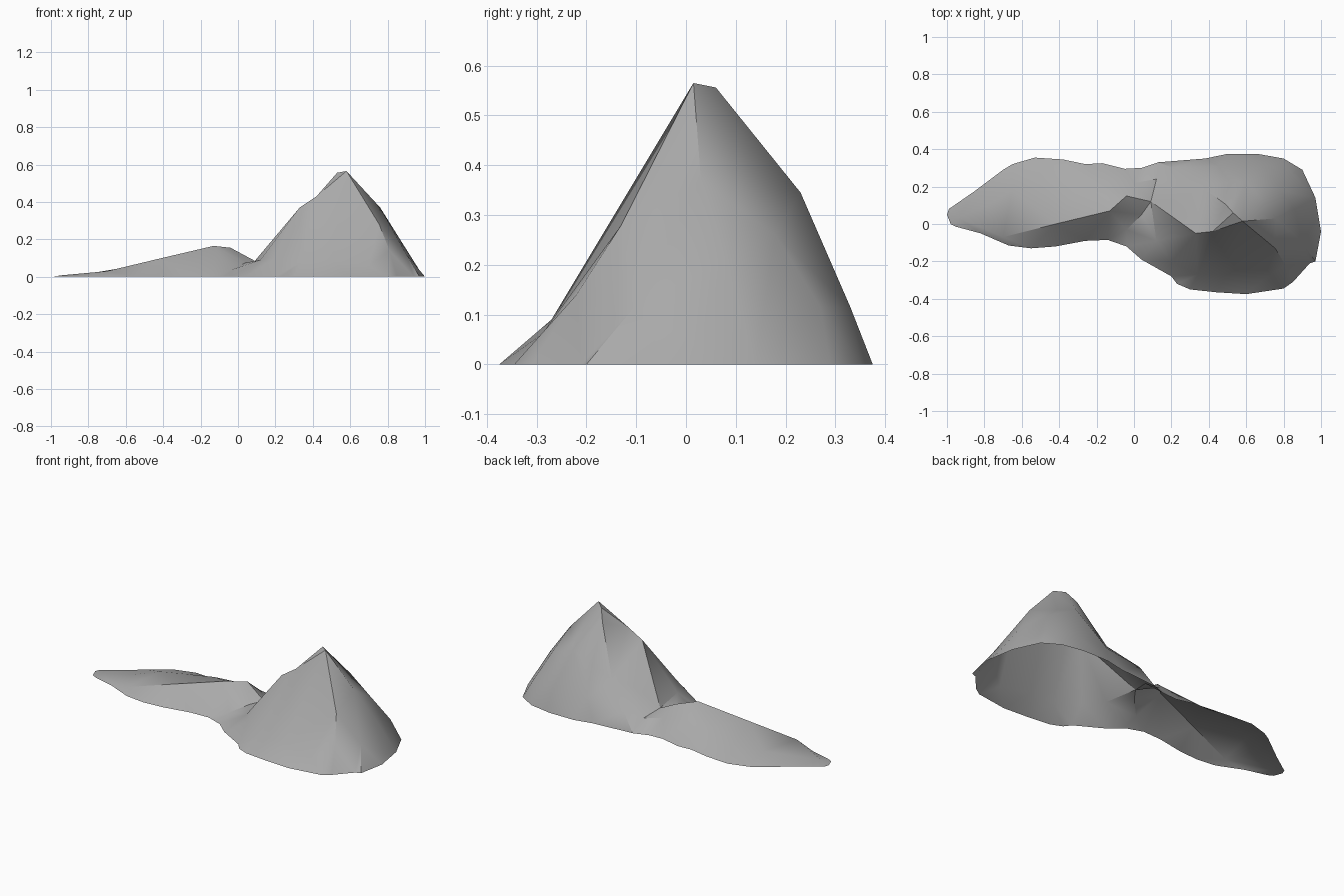
import bpy
import bmesh
from mathutils import Vector
from mathutils.geometry import delaunay_2d_cdt

default_cube = bpy.data.objects.get("Cube")
if default_cube:
    bpy.data.objects.remove(default_cube, do_unlink=True)


def make_material(name, colour):
    material = bpy.data.materials.new(name)
    material.use_nodes = True
    material.diffuse_color = colour
    shader = next(n for n in material.node_tree.nodes if n.type == 'BSDF_PRINCIPLED')
    shader.inputs["Base Color"].default_value = colour
    return material


def build_terrain(name, outline, creases, slope_points, material):
    """Triangulate the footprint around its creases and raise each point to its height."""
    points = [(x, y, 0.0) for x, y in outline]
    edges = []

    def index_of(point):
        if point not in points:
            points.append(point)
        return points.index(point)

    # Crease lines become fixed edges of the surface
    for line in creases:
        indices = [index_of(point) for point in line]
        edges.extend(zip(indices, indices[1:]))
    for point in slope_points:
        index_of(point)

    footprint = list(range(len(outline)))
    flat_points = [Vector(point[:2]) for point in points]
    result = delaunay_2d_cdt(flat_points, edges, [footprint], 1, 0.0001)
    corners, triangles, sources = result[0], result[2], result[3]

    bm = bmesh.new()
    verts = []
    for corner, source in zip(corners, sources):
        height = points[source[0]][2] if source else 0.0
        verts.append(bm.verts.new((corner.x, corner.y, height)))
    for triangle in triangles:
        bm.faces.new([verts[i] for i in triangle])
    bm.normal_update()
    for face in bm.faces:
        if face.normal.z < 0:
            face.normal_flip()

    mesh = bpy.data.meshes.new(name)
    bm.to_mesh(mesh)
    bm.free()
    mesh.materials.append(material)
    terrain = bpy.data.objects.new(name, mesh)
    bpy.context.collection.objects.link(terrain)
    return terrain


# Footprint on the ground, clockwise from the low western tip
outline = [
    (-1, .05), (-.99, .08), (-.86, .17), (-.78, .23), (-.7, .29), (-.65, .32),
    (-.53, .355), (-.38, .345), (-.26, .32), (-.17, .325), (-.05, .295),
    (.04, .3), (.13, .33), (.38, .35), (.5, .375), (.66, .375), (.8, .35),
    (.9, .29), (.97, .14), (1, -.04), (.97, -.2), (.94, -.21), (.85, -.31),
    (.8, -.345), (.6, -.375), (.44, -.365), (.3, -.35), (.23, -.32), (.2, -.28),
    (.04, -.19), (-.04, -.12), (-.14, -.085), (-.26, -.09), (-.42, -.12),
    (-.55, -.13), (-.67, -.115), (-.82, -.05), (-.95, -.015), (-.98, 0),
]

# Shared high points
peak = (.58, .015, .565)
shoulder = (.33, -.05, .37)
low_top = (-.13, .07, .165)
saddle = (.09, .12, .085)

creases = [
    # Long low ridge, from the western tip to the saddle
    [(-.94, .035, .008), (-.7, -.07, .03), (-.42, 0, .097), low_top,
     (-.04, .15, .155), saddle],
    # Western ridge of the hill
    [saddle, shoulder, (.42, -.04, .43), peak],
    # Rounded summit and northern spur
    [peak, (.53, .06, .556), (.49, .105, .49)],
    [peak, (.6, .23, .345), (.68, .33, .115), (.66, .375, 0)],
    # Eastern spurs
    [peak, (.755, -.13, .28), (.81, -.22, .14), (.85, -.31, 0)],
    [peak, (.76, .03, .37), (.86, .08, .21), (.97, .02, .035), (1, -.04, 0)],
    # South-western spur and the gully at the foot of the hill
    [shoulder, (.2, -.2, .1), (.04, -.19, 0)],
    [saddle, (.04, .05, .075), (-.04, -.03, .035), (-.14, -.085, 0)],
    # Steep skirt along the northern foot of the hill
    [(.13, .33, 0), (.21, .3, .1), (.45, .31, .125), (.68, .33, .115)],
]

# Points that shape the open slopes between the creases
slope_points = [
    (-.78, .1, .02), (-.65, .18, .042), (-.48, .22, .055), (-.3, .2, .095),
    (-.15, .2, .105), (0, .22, .085), (.12, .24, .06), (.24, .14, .175),
    (.36, .2, .22), (.48, .22, .28), (.5, -.27, .09), (.34, -.27, .08),
    (.7, -.29, .06), (.12, -.09, .09), (.84, .27, .115), (.78, .18, .26),
    (.9, -.1, .12),
]

stone = make_material("grey_stone", (.4, .4, .4, 1))
terrain = build_terrain("mountain_ridge", outline, creases, slope_points, stone)

# Soft slopes with sharp creases
bpy.ops.object.select_all(action='DESELECT')
terrain.select_set(True)
bpy.context.view_layer.objects.active = terrain
bpy.ops.object.shade_smooth_by_angle(angle=.6)
